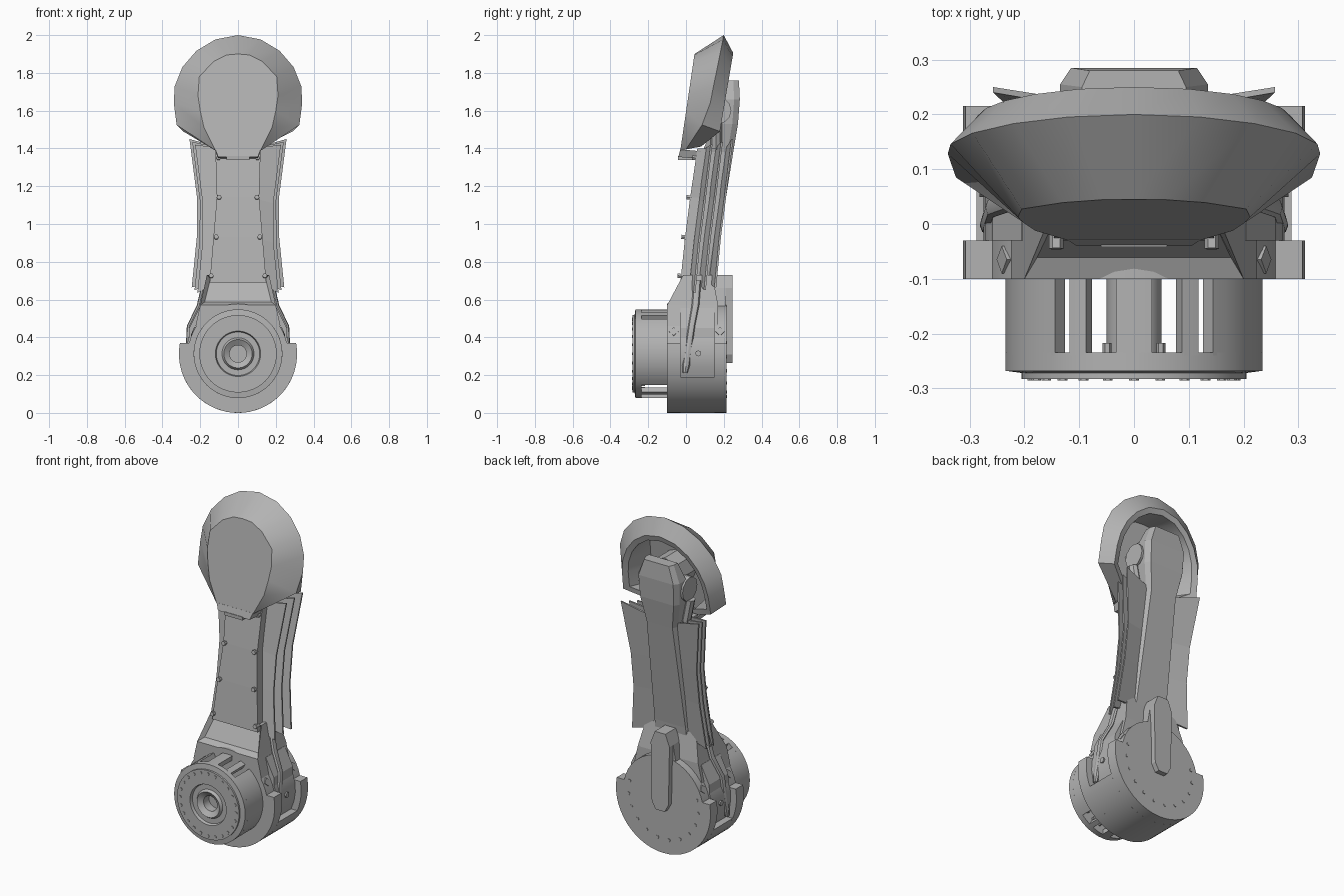
import bpy, bmesh, math
from mathutils import Vector

cube = bpy.data.objects.get("Cube")
if cube:
    bpy.data.objects.remove(cube, do_unlink=True)

grey = bpy.data.materials.new("plain grey")
grey.use_nodes = True
grey.diffuse_color = (0.45, 0.45, 0.45, 1)
grey.node_tree.nodes["Principled BSDF"].inputs["Base Color"].default_value = (0.45, 0.45, 0.45, 1)
HUB = 0.313  # height of the drum axis


def finish(name, bm, smooth=False):
    bmesh.ops.remove_doubles(bm, verts=bm.verts, dist=1e-5)
    bmesh.ops.recalc_face_normals(bm, faces=bm.faces)
    mesh = bpy.data.meshes.new(name)
    bm.to_mesh(mesh)
    bm.free()
    mesh.materials.append(grey)
    ob = bpy.data.objects.new(name, mesh)
    bpy.context.collection.objects.link(ob)
    if smooth:
        bpy.ops.object.select_all(action='DESELECT')
        ob.select_set(True)
        bpy.context.view_layer.objects.active = ob
        bpy.ops.object.shade_smooth_by_angle(angle=math.radians(30))


def add_loft(bm, loops):
    rows = [[bm.verts.new(p) for p in loop] for loop in loops]
    n = len(rows[0])
    for a, b in zip(rows, rows[1:]):
        for i in range(n):
            j = (i + 1) % n
            bm.faces.new((a[i], a[j], b[j], b[i]))
    bm.faces.new(rows[0])
    bm.faces.new(rows[-1])


def loft(name, loops, smooth=False):
    bm = bmesh.new()
    add_loft(bm, loops)
    finish(name, bm, smooth)


def slab(name, outline, y0, y1, smooth=False):
    # extrude an x-z outline along y
    loft(name, [[(x, y, z) for x, z in outline] for y in (y0, y1)], smooth)


def mirrored(half):
    return half + [(-p[0],) + tuple(p[1:]) for p in reversed(half) if abs(p[0]) > 1e-6]


def lathe(name, profile, n=48):
    # spin (radius, y) points about the drum axis
    loft(name, [[(r * math.cos(2 * math.pi * i / n), y, HUB + r * math.sin(2 * math.pi * i / n))
                 for i in range(n)] for r, y in profile], True)


def stud(bm, pos, axis, r, depth, sides=6):
    rot = Vector(axis).to_track_quat('Z', 'Y')
    add_loft(bm, [[Vector(pos) + rot @ Vector((r * math.cos(a), r * math.sin(a), h))
                   for a in [2 * math.pi * i / sides for i in range(sides)]]
                  for h in (-depth / 2, depth / 2)])


def housing_outline(z_step, r_top, r=0.313):
    # wide lower arc, stepping in to a narrower upper arc
    a0 = math.asin((z_step - HUB) / r)
    lower = [(-math.pi / 2 + (a0 + math.pi / 2) * i / 14, r) for i in range(15)]
    a1 = math.asin((z_step - HUB) / r_top)
    upper = [(a1 + (math.pi / 2 - a1) * i / 10, r_top) for i in range(11)]
    return mirrored([(q * math.cos(a), HUB + q * math.sin(a)) for a, q in lower + upper])


# Drum housing: two flanges with a recessed band between them
slab("housing_front_flange", housing_outline(0.37, 0.265), -0.10, -0.03, True)
slab("housing_middle", housing_outline(0.19, 0.275), -0.03, 0.15, True)
slab("housing_back_flange", housing_outline(0.37, 0.265), 0.15, 0.215, True)

# Neck between housing and arm, with a sunken front
bm = bmesh.new()
add_loft(bm, [[(-w, y0, z), (w, y0, z), (w, y1, z), (-w, y1, z)]
              for w, y0, y1, z in ((0.225, -0.10, 0.17, 0.46), (0.20, -0.10, 0.17, 0.57),
                                   (0.165, -0.015, 0.14, 0.73))])
bm.normal_update()
front = [f for f in bm.faces if abs(f.normal.y) > 0.5
         and f.calc_center_median().y < 0 and f.calc_center_median().z > 0.56]
bmesh.ops.inset_region(bm, faces=front, thickness=0.03, depth=0)
bmesh.ops.translate(bm, verts=front[0].verts, vec=(0, 0.03, 0))
finish("neck", bm)

# Front drum: face plate with concentric rings, open cage behind
lathe("drum_face", [(0.03, -0.21), (0.045, -0.21), (0.045, -0.262), (0.075, -0.282), (0.085, -0.266),
                    (0.115, -0.266), (0.12, -0.283), (0.205, -0.283), (0.205, -0.272),
                    (0.235, -0.268), (0.235, -0.235), (0.05, -0.235), (0.05, -0.09), (0.03, -0.09)])
bm = bmesh.new()
for start, end in ((-45, 52), (60, 68), (82, 98), (112, 120), (128, 225), (240, 247), (264, 276), (293, 300)):
    steps = max(2, (end - start) // 8)
    loops = []
    for i in range(steps + 1):
        a = math.radians(start + (end - start) * i / steps)
        loops.append([(r * math.cos(a), y, HUB + r * math.sin(a))
                      for r, y in ((0.205, -0.24), (0.235, -0.24), (0.235, -0.09), (0.205, -0.09))])
    add_loft(bm, loops)
finish("drum_cage", bm, True)

bm = bmesh.new()
for i in range(24):
    a = 2 * math.pi * i / 24
    c, s = math.cos(a), math.sin(a)
    stud(bm, (0.185 * c, -0.282, HUB + 0.185 * s), (0, 1, 0), 0.009, 0.008)
    stud(bm, (0.19 * c, -0.232, HUB + 0.19 * s), (0, 1, 0), 0.008, 0.03)
finish("drum_bolts", bm)

# Bolts on the housing sides and back
bm = bmesh.new()
for s in (-1, 1):
    for y in (-0.065, 0.18):
        stud(bm, (s * 0.236, y, 0.43), (s, 0, 0.4), 0.025, 0.012, 4)
    stud(bm, (s * 0.275, 0.065, 0.315), (s, 0, 0), 0.016, 0.015, 8)
for i in range(12):
    a = math.radians(165 + 210 * i / 11)
    stud(bm, (0.23 * math.cos(a), 0.215, HUB + 0.23 * math.sin(a)), (0, 1, 0), 0.01, 0.006)
finish("housing_bolts", bm)

# Back lever
slab("lever_plate", mirrored([(0.03, 0.265), (0.055, 0.31), (0.062, 0.66), (0.035, 0.73)]), 0.205, 0.245)
slab("lever_block", mirrored([(0.09, 0.50), (0.062, 0.66), (0.035, 0.73)]), 0.13, 0.21)

# Arm beam with a chamfered back and a tapered top
loft("arm_beam", [[(-w, yf, z), (w, yf, z), (w, yb - 0.03, z), (0.85 * w, yb, z),
                   (-0.85 * w, yb, z), (-w, yb - 0.03, z)]
                  for w, yf, yb, z in ((0.13, 0.02, 0.13, 0.56), (0.12, 0.02, 0.15, 0.75),
                                       (0.10, 0.085, 0.25, 1.38), (0.13, 0.15, 0.275, 1.53),
                                       (0.135, 0.19, 0.285, 1.66), (0.095, 0.215, 0.28, 1.76))])

# Front shin plate
edge = [(0.15, -0.03, 0.69), (0.13, -0.005, 0.93), (0.112, 0.022, 1.14), (0.12, 0.06, 1.40)]
loft("shin_plate", [[(-x, y, z), (x, y, z), (x, y + 0.05, z), (-x, y + 0.05, z)] for x, y, z in edge])

# Side wings: stacked sheets, each one further back and a little wider
rim = [(0.245, 0.665), (0.218, 0.93), (0.217, 1.14), (0.257, 1.45)]
for side, s in (("right", -1), ("left", 1)):
    for k in range(3):
        depth, trim = 0.04 + 0.055 * k, 0.015 * (2 - k)
        loft(f"{side}_wing_{k + 1}",
             [[(s * (x - 0.04), y + depth, z), (s * (rx - trim), y + depth + 0.03, rz - trim),
               (s * (rx - trim), y + depth + 0.04, rz - trim), (s * (x - 0.04), y + depth + 0.012, z)]
              for (x, y, z), (rx, rz) in zip(edge, rim)])

bm = bmesh.new()
for x, y, z in ((0.103, 0.05, 1.35), (0.10, 0.02, 1.14), (0.115, -0.007, 0.93), (0.142, -0.028, 0.725)):
    for s in (-1, 1):
        stud(bm, (s * x, y, z), (0, 1, -0.13), 0.013, 0.035)
finish("shin_bolts", bm)

# Hinge blocks on the housing shoulders and the side push rods
for side, s in (("right", -1), ("left", 1)):
    loft(f"{side}_hinge_block", [[(s * 0.15, -0.03, z), (s * x, -0.03, z), (s * x, 0.15, z), (s * 0.15, 0.15, z)]
                                 for x, z in ((0.262, 0.37), (0.258, 0.45), (0.205, 0.555))])
    loft(f"{side}_push_rod",
         [[(s * (x + 0.013 * math.cos(a)), y + w * math.sin(a), z)
           for a in [math.pi * i / 4 for i in range(8)]]
          for x, y, z, w in ((0.268, -0.005, 0.21, 0.012), (0.268, 0.0, 0.25, 0.02), (0.258, 0.03, 0.46, 0.018),
                             (0.205, 0.05, 0.57, 0.02), (0.175, 0.06, 0.70, 0.02))], True)

# Knee guard: faceted shell with a hollow back
face = [(0, 1.90), (0.06, 1.895), (0.13, 1.86), (0.205, 1.78), (0.212, 1.68), (0.20, 1.60), (0.18, 1.51), (0.12, 1.39)]
outer = [(0, 2.0), (0.12, 1.977), (0.22, 1.917), (0.295, 1.83), (0.335, 1.73), (0.34, 1.64), (0.325, 1.525), (0.13, 1.395)]
back = [(0, 1.905), (0.10, 1.885), (0.18, 1.83), (0.235, 1.76), (0.27, 1.68), (0.285, 1.60), (0.29, 1.49), (0.13, 1.41)]


def ring(points, y_top, slope, shrink=1.0, ends=()):
    # tilted guard loop; ends overrides y of the lowest points
    pts = [(x * shrink, y_top - slope * (points[0][1] - z), 1.64 + (z - 1.64) * shrink) for x, z in points]
    for i, y in enumerate(ends):
        k = len(pts) - len(ends) + i
        pts[k] = (pts[k][0], y, pts[k][2])
    return mirrored(pts)


loft("knee_guard", [ring(face, 0.045, 0.147), ring(outer, 0.20, 0.2, ends=(0.085, 0.0)),
                    ring(back, 0.25, 0.17, ends=(0.08,)), ring(back, 0.24, 0.17, 0.88, (0.08,)),
                    ring(face, 0.08, 0.147, 0.95)], True)

# Clip under the guard and the pivot joining it to the arm
loft("guard_clip", [[(-w, y, z), (w, y, z), (w, y + 0.11, z - 0.01), (-w, y + 0.11, z - 0.01)]
                    for w, y, z in ((0.105, -0.04, 1.355), (0.12, -0.03, 1.395))])
slab("clip_latch", [(-0.06, 1.34), (0.06, 1.34), (0.06, 1.36), (-0.06, 1.36)], -0.042, 0.05)
bm = bmesh.new()
stud(bm, (0, 0.17, 1.60), (1, 0, 0), 0.07, 0.29, 12)
for s in (-1, 1):
    stud(bm, (s * 0.125, 0.16, 1.47), (s * 0.2, 0, 1), 0.03, 0.14, 8)
stud(bm, (0, 0.12, 1.66), (0, 1, 0), 0.10, 0.16, 8)
finish("guard_pivot", bm, True)
